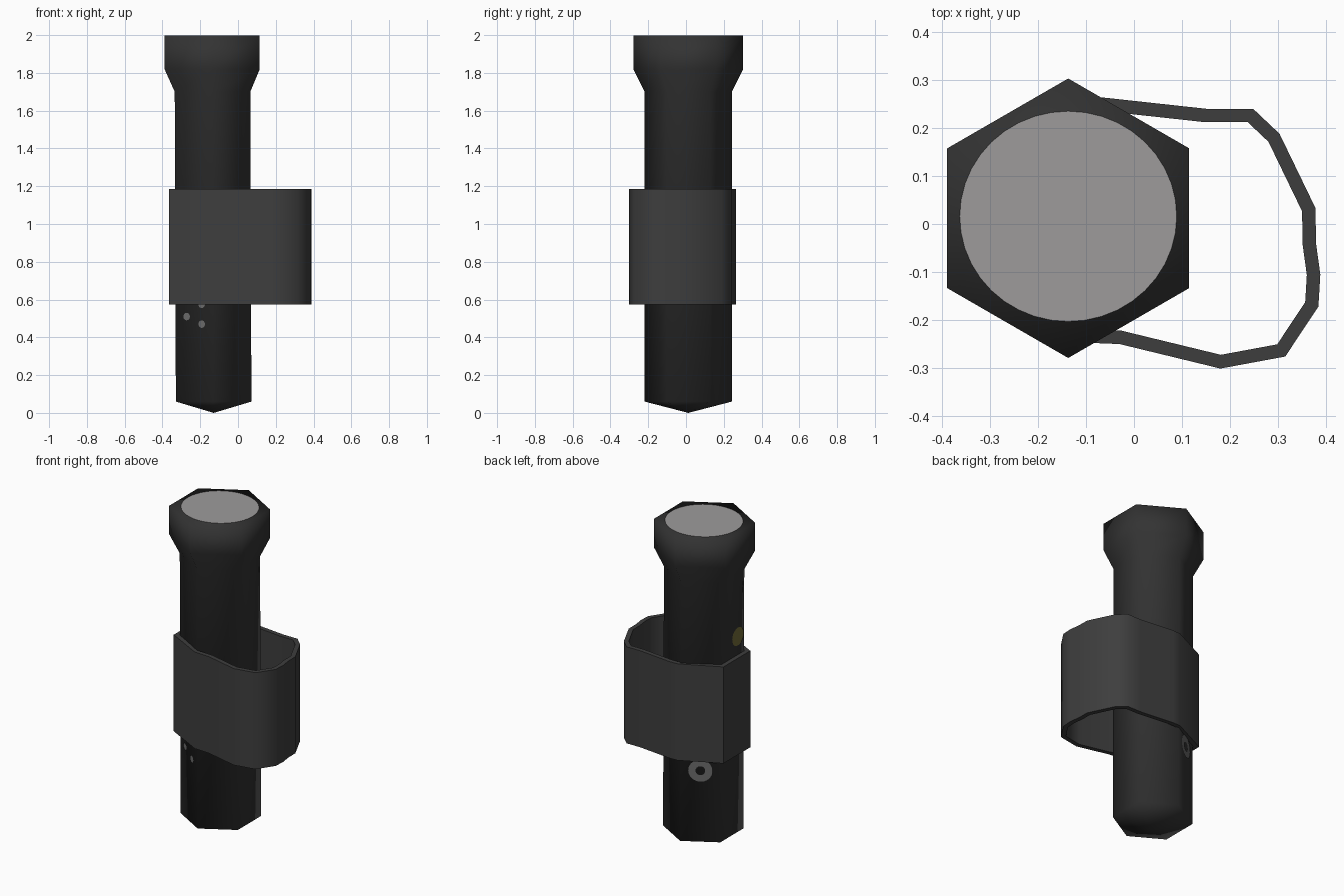
import bpy, math
from mathutils import Vector

if "Cube" in bpy.data.objects:
    bpy.data.objects.remove(bpy.data.objects["Cube"])


def material(name, rgb):
    m = bpy.data.materials.new(name)
    m.diffuse_color = (*rgb, 1)
    m.use_nodes = True
    m.node_tree.nodes["Principled BSDF"].inputs["Base Color"].default_value = m.diffuse_color
    return m


BODY = material("body black", (0.033, 0.033, 0.033))
STRAP = material("strap charcoal", (0.048, 0.048, 0.048))
LENS = material("lens grey", (0.34, 0.33, 0.33))
MARK = material("mark grey", (0.15, 0.15, 0.15))
YELLOW = material("button yellow", (0.17, 0.15, 0.04))


def make(name, verts, faces, mat, smooth=True):
    me = bpy.data.meshes.new(name)
    me.from_pydata(verts, [], faces)
    me.materials.append(mat)
    for p in me.polygons:
        p.use_smooth = smooth
    me.update()
    ob = bpy.data.objects.new(name, me)
    bpy.context.collection.objects.link(ob)
    return ob


# torch body: six-sided lathe, pointed tail, flared head
CY = 0.012
rings = [(0.06, 0.231, -0.129), (1.70, 0.231, -0.135),
         (1.82, 0.291, -0.137), (1.997, 0.291, -0.137)]
verts, faces = [], []
for z, r, cx in rings:
    for i in range(6):
        a = math.radians(30 + 60 * i)
        verts.append((cx + r * math.cos(a), CY + r * math.sin(a), z))
for k in range(len(rings) - 1):
    for i in range(6):
        j = (i + 1) % 6
        faces.append((k * 6 + i, k * 6 + j, k * 6 + 6 + j, k * 6 + 6 + i))
tip = len(verts)
verts.append((-0.129, CY, 0.0))
faces += [(tip, (i + 1) % 6, i) for i in range(6)]
top = 6 * (len(rings) - 1)
faces.append(tuple(top + i for i in range(6)))
make("torch_body", verts, faces, BODY)

# lens: thin round plate on the head
N = 40
verts = [(-0.137 + 0.226 * math.cos(2 * math.pi * i / N),
          0.016 + 0.219 * math.sin(2 * math.pi * i / N), 2.0) for i in range(N)]
make("lens", verts, [tuple(range(N))], LENS, False)

# holster strap: outer outline, inset to give a thin band
outer = [(-0.125, 0.262), (-0.07, 0.264), (0.15, 0.24), (0.248, 0.24),
         (0.303, 0.188), (0.378, 0.033), (0.379, -0.04), (0.388, -0.105),
         (0.384, -0.172), (0.315, -0.276), (0.18, -0.301), (-0.03, -0.25),
         (-0.13, -0.246), (-0.364, -0.122), (-0.364, 0.146)]
n, T, Z0, Z1 = len(outer), 0.028, 0.575, 1.185
inner = []
for i in range(n):
    p0, p, p1 = (Vector(outer[(i + d) % n]) for d in (-1, 0, 1))
    n0 = Vector((p.y - p0.y, p0.x - p.x)).normalized()
    n1 = Vector((p1.y - p.y, p.x - p1.x)).normalized()
    m = (n0 + n1).normalized()
    inner.append(p + m * T / m.dot(n0))
loops = [(outer, Z0), (outer, Z1), (inner, Z1), (inner, Z0)]
verts = [(p[0], p[1], z) for line, z in loops for p in line]
faces = []
for k in range(4):
    for i in range(n):
        j, k2 = (i + 1) % n, (k + 1) % 4
        faces.append((k * n + j, k * n + i, k2 * n + i, k2 * n + j))
strap = make("strap", verts, faces, STRAP)
bpy.context.view_layer.objects.active = strap
strap.select_set(True)
bpy.ops.object.shade_smooth_by_angle(angle=math.radians(60))


# painted marks: thin plates on the side faces of the body
def mark(name, angle, side, z, r, mat, hole=0.0, count=20):
    a = math.radians(angle)
    nrm = Vector((math.cos(a), math.sin(a), 0))
    tan = Vector((-math.sin(a), math.cos(a), 0))
    cx = -0.129 - 0.006 * (z - 0.06) / 1.64
    c = Vector((cx, CY, z)) + nrm * 0.203 + tan * side

    def circle(rad):
        return [c + tan * rad * math.cos(2 * math.pi * i / count)
                + Vector((0, 0, rad * math.sin(2 * math.pi * i / count)))
                for i in range(count)]
    if hole:
        vs = circle(r) + circle(hole)
        fs = [(i, (i + 1) % count, count + (i + 1) % count, count + i)
              for i in range(count)]
    else:
        vs, fs = circle(r), [tuple(range(count))]
    make(name, vs, fs, mat, False)


mark("yellow_button", 180, 0.05, 1.30, 0.057, YELLOW)
mark("ring_mark", 120, 0.0, 0.51, 0.07, MARK, 0.028)
for i, (s, z) in enumerate([(-0.046, 0.51), (0.046, 0.47), (0.046, 0.575)]):
    mark("dot_mark_%d" % i, 240, s, z, 0.02, MARK)
